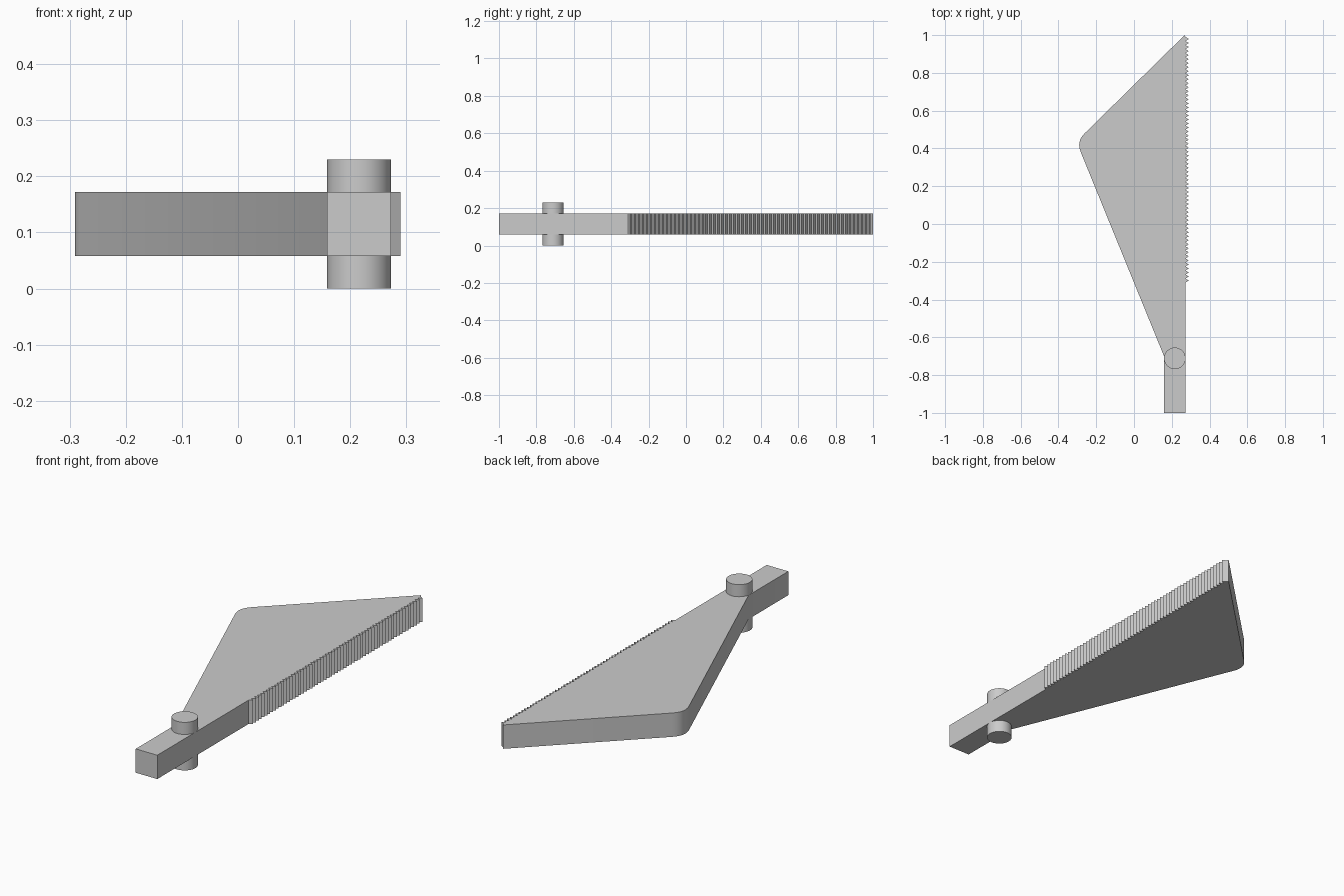
import bpy, bmesh, math
from mathutils import Vector

cube = bpy.data.objects.get("Cube")
if cube:
    bpy.data.objects.remove(cube, do_unlink=True)

# Single plain grey
grey = bpy.data.materials.new("plain grey")
grey.use_nodes = True
colour = (0.6, 0.6, 0.6, 1)
grey.diffuse_color = colour
grey.node_tree.nodes["Principled BSDF"].inputs["Base Color"].default_value = colour


def fillet(corner, before, after, size, steps=6):
    """Round a corner of an outline between its two neighbours."""
    c, p, n = Vector(corner), Vector(before), Vector(after)
    a = c + (p - c).normalized() * size
    b = c + (n - c).normalized() * size
    points = []
    for i in range(steps + 1):
        t = i / steps
        points.append(a * (1 - t) ** 2 + c * 2 * t * (1 - t) + b * t ** 2)
    return points


def plate(name, outline, bottom, top):
    """Extrude a flat outline upward into a solid."""
    bm = bmesh.new()
    face = bm.faces.new([bm.verts.new((p[0], p[1], bottom)) for p in outline])
    ext = bmesh.ops.extrude_face_region(bm, geom=[face])
    verts = [g for g in ext["geom"] if isinstance(g, bmesh.types.BMVert)]
    bmesh.ops.translate(bm, verts=verts, vec=(0, 0, top - bottom))
    bmesh.ops.recalc_face_normals(bm, faces=bm.faces)
    mesh = bpy.data.meshes.new(name)
    bm.to_mesh(mesh)
    bm.free()
    obj = bpy.data.objects.new(name, mesh)
    bpy.context.collection.objects.link(obj)
    mesh.materials.append(grey)
    return obj


def smooth(obj):
    bpy.ops.object.select_all(action="DESELECT")
    obj.select_set(True)
    bpy.context.view_layer.objects.active = obj
    bpy.ops.object.shade_smooth_by_angle(angle=math.radians(30))


BOTTOM, TOP = 0.058, 0.172
INNER, EDGE, TOOTH_TIP = 0.159, 0.273, 0.29
RACK_START, RACK_END, TEETH = -0.31, 0.99, 61

# Lever body: handle, toothed edge, tip and rounded outer corner
tip, elbow, neck = (0.268, 1.0), (-0.305, 0.437), (INNER, -0.70)
outline = [(INNER, -1), (EDGE, -1), (EDGE, RACK_START)]
pitch = (RACK_END - RACK_START) / TEETH
for i in range(TEETH):
    y = RACK_START + i * pitch
    outline += [(TOOTH_TIP, y + pitch / 2), (EDGE, y + pitch)]
outline += [tip] + fillet(elbow, tip, neck, 0.06) + [neck]
smooth(plate("toothed_lever", outline, BOTTOM, TOP))

# Pivot pin, showing above and below the lever
radius = (EDGE - INNER) / 2
centre = ((EDGE + INNER) / 2, -0.711)
circle = [(centre[0] + radius * math.cos(math.tau * k / 32),
           centre[1] + radius * math.sin(math.tau * k / 32)) for k in range(32)]
smooth(plate("pivot_pin_lower", circle, 0, BOTTOM))
smooth(plate("pivot_pin_upper", circle, TOP, 0.23))
